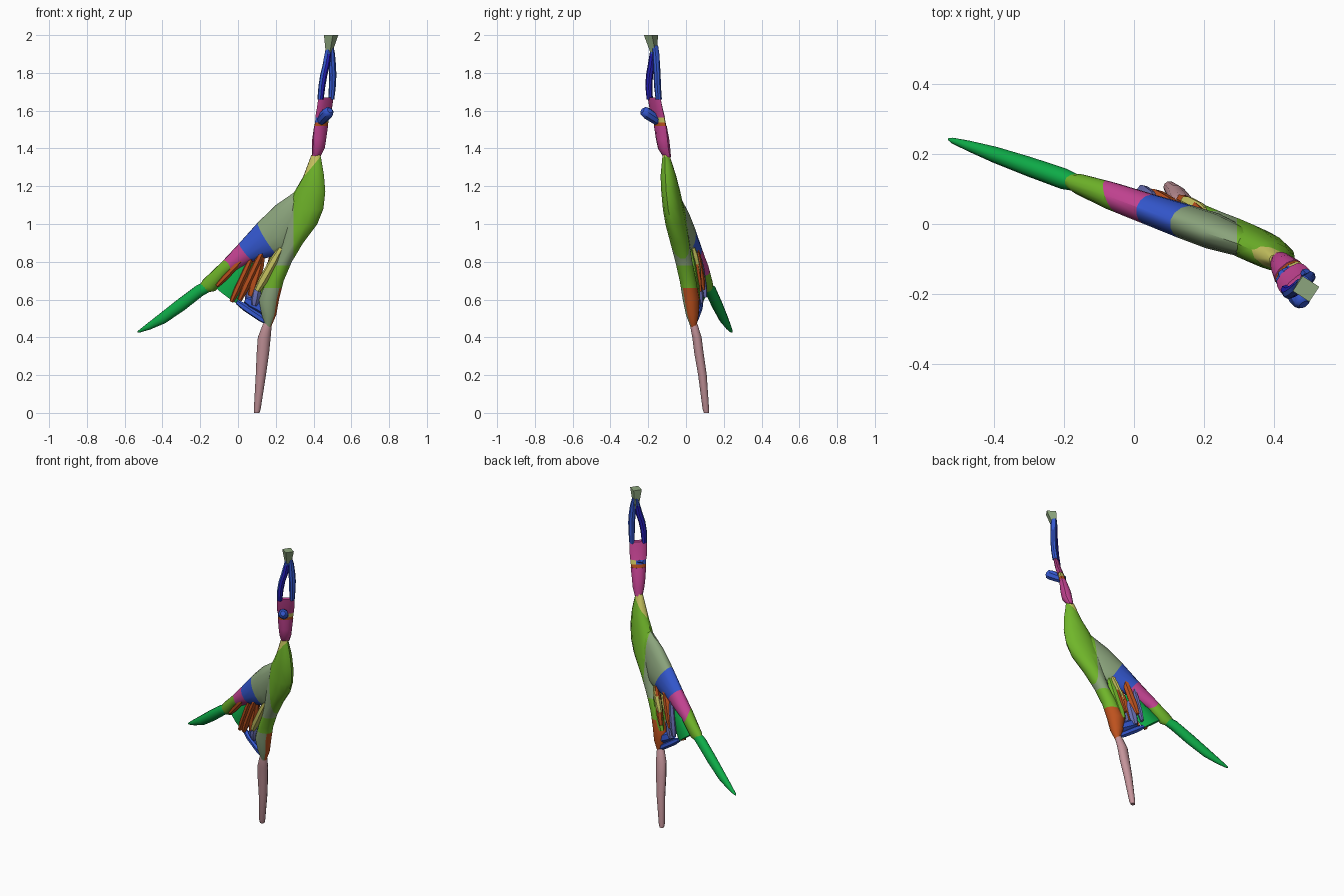
import bpy, bmesh, math
from mathutils import Vector as V

cube = bpy.data.objects.get("Cube")
if cube:
    bpy.data.objects.remove(cube)

# Flat colours (sRGB 0-255, stored as linear)
COLOURS = {
    "lime": (112, 182, 42), "sage": (140, 165, 125), "bright_green": (14, 172, 72),
    "orange": (190, 82, 30), "yellow": (204, 200, 98), "magenta": (198, 68, 148),
    "blue": (52, 88, 208), "navy": (36, 30, 185), "slate": (108, 114, 185),
    "rose": (196, 148, 154)}
MATS = {}
for name, rgb in COLOURS.items():
    m = bpy.data.materials.new(name)
    col = tuple(((c / 255 + 0.055) / 1.055) ** 2.4 for c in rgb) + (1,)
    m.use_nodes = True
    m.diffuse_color = col
    m.node_tree.nodes["Principled BSDF"].inputs["Base Color"].default_value = col
    m.node_tree.nodes["Principled BSDF"].inputs["Roughness"].default_value = 0.7
    MATS[name] = m

# The trunk, struts and tail all lie in one tilted plane
N = V((0.29, 1, 0.08)).normalized()


def plane(x, z, d=0):
    return V((x, 0.123 - 0.29 * x - 0.08 * z, z)) + N * d


def loft(name, sections, rule, n=N, sides=10, cuts=(), angle=40):
    """Skin of elliptical rings; each section is (edge, opposite edge, half thickness)."""
    n = V(n).normalized()
    bm = bmesh.new()
    rings = []
    for p, q, t in sections:
        c, h = (p + q) / 2, (q - p) / 2
        ang = [2 * math.pi * i / sides for i in range(sides)]
        rings.append([bm.verts.new(c + h * math.cos(a) + n * t * math.sin(a)) for a in ang])
    for a, b in zip(rings, rings[1:]):
        for i in range(sides):
            j = (i + 1) % sides
            bm.faces.new((a[i], a[j], b[j], b[i]))
    bm.faces.new(rings[0])
    bm.faces.new(rings[-1])
    for co, no in cuts:
        bmesh.ops.bisect_plane(bm, geom=bm.verts[:] + bm.edges[:] + bm.faces[:],
                               plane_co=co, plane_no=no)
    bmesh.ops.recalc_face_normals(bm, faces=bm.faces[:])
    me = bpy.data.meshes.new(name)
    used = []
    for f in bm.faces:
        col = rule if isinstance(rule, str) else rule(f.calc_center_median(), f.normal)
        if col not in used:
            used.append(col)
        f.material_index = used.index(col)
    bm.to_mesh(me)
    bm.free()
    for col in used:
        me.materials.append(MATS[col])
    ob = bpy.data.objects.new(name, me)
    bpy.context.collection.objects.link(ob)
    bpy.ops.object.select_all(action="DESELECT")
    ob.select_set(True)
    bpy.context.view_layer.objects.active = ob
    bpy.ops.object.shade_smooth_by_angle(angle=math.radians(angle))


def flat(rows):
    return [(plane(a, b), plane(c, d), t) for a, b, c, d, t in rows]


def tube(rows):
    return [(V(c) - V(h), V(c) + V(h), t) for c, h, t in rows]


# Trunk, running from the neck down to the leg socket
def trunk_rule(c, no):
    if c.z - 1.24 > 1.2 * (c.x - 0.34):
        return "yellow" if c.z > 1.22 else "sage"
    if c.z < 0.66:
        return "orange" if no.y > 0.1 or no.x > 0.75 else "sage"
    if c.x < 0.295 and 0.78 < c.z < 1.2:
        return "sage"
    return "lime"


loft("trunk", flat([
    (.388, 1.365, .437, 1.365, .018), (.345, 1.25, .455, 1.26, .04),
    (.298, 1.17, .462, 1.17, .046), (.26, 1.08, .452, 1.08, .05),
    (.235, 1.0, .42, 1.0, .052), (.225, .9, .345, .9, .05),
    (.2, .8, .285, .8, .046), (.15, .7, .242, .7, .044),
    (.11, .6, .217, .6, .044), (.125, .52, .203, .52, .034), (.147, .455, .175, .455, .016)]),
    trunk_rule, sides=12, cuts=[
        ((.295, 0, 0), (1, 0, 0)), ((0, 0, .78), (0, 0, 1)), ((0, 0, .66), (0, 0, 1)),
        ((.34, 0, 1.24), (-1.2, 0, 1))])


# Sloping branch, banded by planes across it (k slants a band edge from front to back)
def band_edge(p, q, k):
    a, b = plane(*p), plane(*q)
    return a, (b - a).cross(N).normalized() + N * k


BANDS = [(((.295, 0, 0), V((1, 0, 0))), "lime"),
         (band_edge((.105, 1.008), (.2, .855), 0), "sage"),
         (band_edge((.008, .9), (.06, .835), 0), "blue"),
         (band_edge((-.085, .8), (-.055, .75), .9), "magenta")]


def branch_rule(c, no):
    for (co, axis), col in BANDS:
        if (c - V(co)).dot(axis) > 0:
            return col
    return "lime"


loft("branch", flat([
    (.38, 1.18, .35, .98, .025), (.298, 1.168, .28, .9, .044), (.2, 1.1, .25, .84, .052),
    (.105, 1.008, .19, .83, .05), (.008, .9, .09, .805, .045), (-.085, .8, -.045, .735, .04),
    (-.185, .705, -.12, .645, .03), (-.21, .665, -.185, .635, .016)]),
    branch_rule, sides=14, cuts=[edge for edge, col in BANDS], angle=50)

# Trailing tail
loft("tail", flat([(-.13, .715, -.105, .665, .016), (-.218, .676, -.184, .622, .03),
                   (-.319, .601, -.282, .545, .028), (-.415, .525, -.385, .475, .023),
                   (-.484, .471, -.466, .441, .015), (-.525, .438, -.518, .426, .008),
                   (-.533, .43, -.53, .425, .003)]),
     "bright_green", sides=12, angle=60)

# Web between the branch end and the struts
loft("web", flat([(-.12, .665, -.005, .578, .016), (-.06, .72, .05, .66, .02),
                  (.03, .8, .1, .79, .02)]), "bright_green", sides=8)

# Struts filling the angle between the branch and the trunk:
# colour, lower end, upper end, half width, offset from the plane
STRUTS = [("orange", (-.105, .675), (.06, .85), .017, -.02),
          ("orange", (-.03, .59), (.08, .83), .018, -.014),
          ("orange", (.015, .6), (.14, .865), .02, -.022),
          ("orange", (.07, .62), (.13, .83), .026, -.008),
          ("orange", (.04, .65), (.11, .88), .024, .03),
          ("orange", (.12, .64), (.18, .87), .014, .036),
          ("slate", (.05, .58), (.08, .74), .026, .016),
          ("slate", (.01, .61), (.05, .82), .014, .028),
          ("lime", (.13, .6), (.2, .87), .03, .024),
          ("yellow", (.11, .65), (.238, .875), .025, -.03),
          ("yellow", (.13, .72), (.19, .87), .014, .04),
          ("blue", (-.005, .588), (.165, .472), .02, .0),
          ("blue", (.04, .6), (.17, .53), .032, .004),
          ("slate", (.09, .57), (.11, .68), .024, -.012)]
for k, (col, lo, hi, w, d) in enumerate(STRUTS):
    a, b = plane(*lo, d), plane(*hi, d)
    side = (b - a).cross(N).normalized() * w
    rows = [(a.lerp(b, s) - side * f, a.lerp(b, s) + side * f, .022 * f)
            for s, f in ((0, .65), (.25, 1), (.75, .95), (1, .6))]
    loft(f"strut_{k + 1}", rows, col, sides=6)

# Single standing leg
loft("leg", tube([((.1, .108, 0), (.014, 0, 0), .014), ((.102, .105, .02), (.018, 0, 0), .018),
                  ((.121, .087, .2), (.027, 0, 0), .024), ((.132, .068, .32), (.033, 0, 0), .026),
                  ((.139, .058, .4), (.034, 0, 0), .026), ((.153, .043, .46), (.025, 0, 0), .022),
                  ((.158, .036, .5), (.012, 0, 0), .012)]),
     "rose", n=(0, 1, 0), angle=60)

# Neck pieces, turned diagonally: U runs across them, D through them
U = V((.77, .64, 0))
D = V((-.64, .77, 0))


def neck(rows):
    return [(V(c) - U * w, V(c) + U * w, t) for c, w, t in rows]


loft("neck_lower", neck([((.413, -.1, 1.355), .024, .018), ((.425, -.116, 1.4), .035, .032),
                         ((.43, -.124, 1.45), .04, .032), ((.44, -.136, 1.52), .046, .022)]),
     "magenta", n=D)
loft("neck_band_low", neck([((.44, -.136, 1.515), .045, .021),
                            ((.443, -.14, 1.54), .045, .019)]), "orange", n=D)
loft("neck_band_high", neck([((.443, -.14, 1.538), .046, .019),
                             ((.448, -.146, 1.57), .046, .017)]),
     lambda c, no: "yellow" if (c - V((.445, -.143, 0))).dot(U) > .02 else "blue", n=D)
loft("neck_upper", neck([((.447, -.146, 1.565), .049, .02), ((.457, -.158, 1.61), .052, .018),
                         ((.466, -.169, 1.67), .052, .015)]), "magenta", n=D)

# Knob jutting forward from the neck
a, b = V((.43, -.138, 1.54)), V((.483, -.224, 1.597))
side = V((.85, .52, 0)) * .031
loft("knob", [(a.lerp(b, s) - side * f, a.lerp(b, s) + side * f, .031 * f)
              for s, f in ((0, .7), (.2, .9), (.8, 1), (1, .85), (1.08, .5))],
     "blue", n=(b - a).cross(side), sides=8)


# Two arms forming an open loop, one of them dark except on its outer edge
def dark_rule(c, no):
    return "navy" if no.dot(U) > -.4 and c.z < 1.88 else "blue"


for name, s, rule in (("loop_arm_left", 1, "blue"), ("loop_arm_right", -1, dark_rule)):
    rows = [(V((x, y, z)) + U * (s * o - w), V((x, y, z)) + U * (s * o + w), .018)
            for x, y, z, o, w in ((.465, -.168, 1.66, .037, .015), (.472, -.174, 1.73, .036, .019),
                                  (.478, -.173, 1.79, .031, .02), (.483, -.17, 1.84, .021, .021),
                                  (.486, -.167, 1.9, .013, .017), (.486, -.167, 1.945, .007, .011))]
    loft(name, rows, rule, n=D, sides=8)

# Flared cap on top of the loop
loft("top_cap", tube([((.48, -.168, 1.88), (.01, .006, 0), .012),
                      ((.483, -.172, 1.92), (.02, .008, 0), .022),
                      ((.493, -.186, 2.0), (.038, .006, 0), .038)]),
     "sage", n=(-.25, 1, 0), sides=4)
